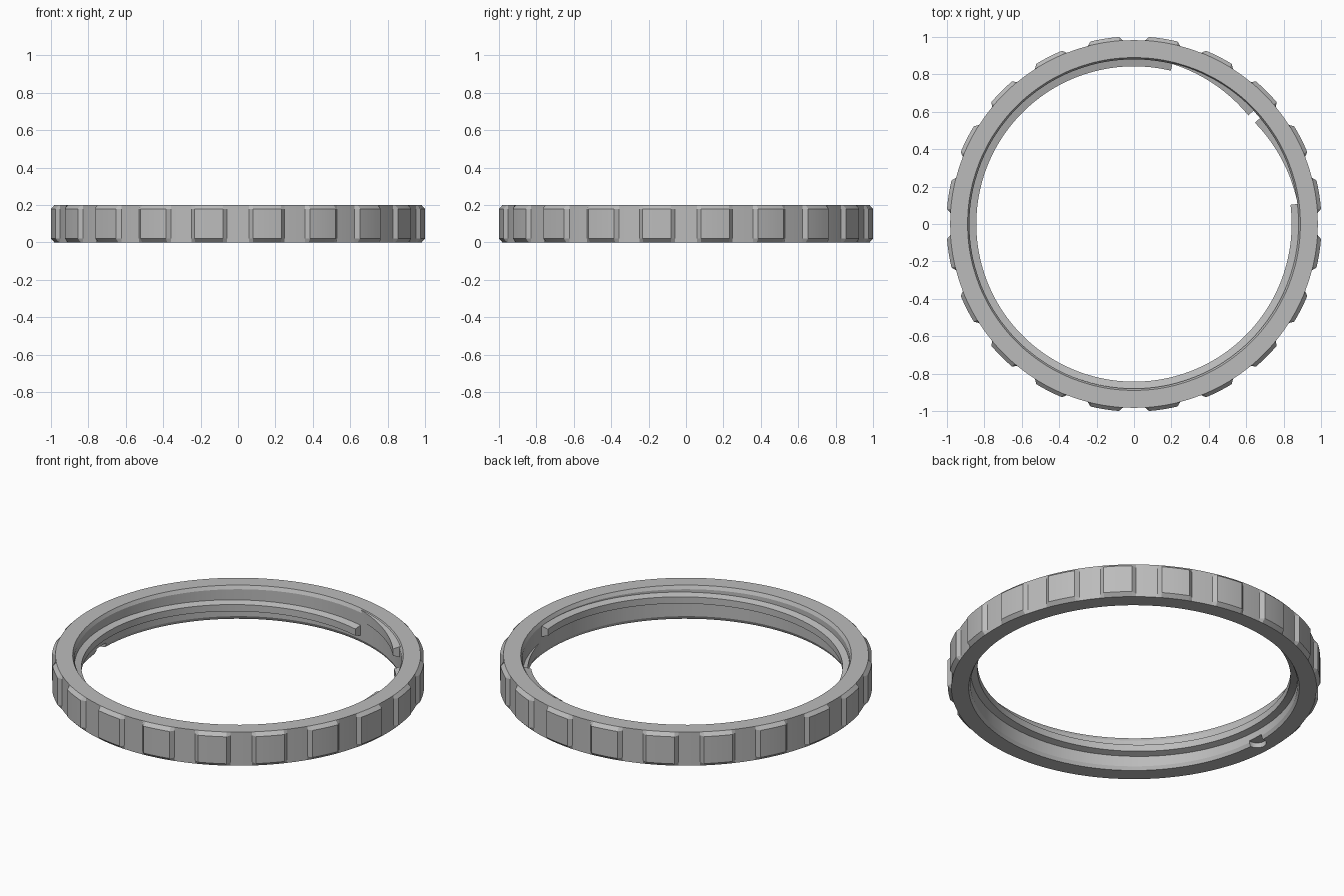
import bpy, bmesh
from math import radians, cos, sin

old = bpy.data.objects.get("Cube")
if old:
    bpy.data.objects.remove(old, do_unlink=True)

grey = bpy.data.materials.new("plain grey")
grey.use_nodes = True
colour = (0.5, 0.5, 0.5, 1)
grey.diffuse_color = colour
grey.node_tree.nodes["Principled BSDF"].inputs["Base Color"].default_value = colour

HEIGHT, CHAMFER = 0.2, 0.02
BASE_R, GRIP_R = 0.983, 1.003      # ring and raised grip radii
RIM_R, WALL_R, THREAD_R = 0.89, 0.88, 0.843


def sweep(name, sections, closed):
    """Skin a list of (angle, [(radius, z), ...]) sections around z."""
    bm = bmesh.new()
    rings = [[bm.verts.new((r * cos(a), r * sin(a), z)) for r, z in pts]
             for a, pts in sections]
    n = len(rings[0])
    pairs = list(zip(rings, rings[1:]))
    if closed:
        pairs.append((rings[-1], rings[0]))
    else:
        bm.faces.new(rings[0])
        bm.faces.new(rings[-1])
    for p, q in pairs:
        for i in range(n):
            j = (i + 1) % n
            bm.faces.new((p[i], q[i], q[j], p[j]))
    bmesh.ops.recalc_face_normals(bm, faces=bm.faces)
    mesh = bpy.data.meshes.new(name)
    bm.to_mesh(mesh)
    bm.free()
    mesh.materials.append(grey)
    obj = bpy.data.objects.new(name, mesh)
    bpy.context.collection.objects.link(obj)
    return obj


def smooth(obj):
    bpy.ops.object.select_all(action='DESELECT')
    obj.select_set(True)
    bpy.context.view_layer.objects.active = obj
    bpy.ops.object.shade_smooth_by_angle(angle=radians(25))


def ring_profile(outer):
    return [(RIM_R, HEIGHT), (BASE_R, HEIGHT), (outer, HEIGHT - CHAMFER),
            (outer, CHAMFER), (BASE_R, 0), (RIM_R, 0),
            (WALL_R, CHAMFER), (WALL_R, HEIGHT - CHAMFER)]


# Ring body: twenty shallow gaps between raised, chamfered grips
COUNT = 20
pitch = 360 / COUNT
flat, flank = 3.4, 4.6
steps = [(-flat, BASE_R), (0, BASE_R), (flat, BASE_R)]
steps += [(flank + (pitch - 2 * flank) * i / 5, GRIP_R) for i in range(6)]
sections = [(radians(k * pitch + a), ring_profile(r))
            for k in range(COUNT) for a, r in steps]
ring = sweep("grip_ring", sections, True)

# Small round notch under the inner edge
bpy.ops.mesh.primitive_cylinder_add(vertices=32, radius=0.05, depth=0.06,
                                    location=(-RIM_R, -0.03, 0))
cutter = bpy.context.object
cutter.name = "notch_cutter"
cutter.data.materials.append(grey)
cut = ring.modifiers.new("notch", 'BOOLEAN')
cut.operation = 'DIFFERENCE'
cut.object = cutter
bpy.context.view_layer.objects.active = ring
bpy.ops.object.modifier_apply(modifier=cut.name)
bpy.data.objects.remove(cutter, do_unlink=True)
smooth(ring)


# Inner helical thread in three runs, the outer two fading into the wall
def thread(name, start, end, depth_start=1, depth_end=1):
    count = max(2, round((end - start) / 2))
    parts = []
    for i in range(count + 1):
        t = i / count
        deg = start + (end - start) * t
        depth = depth_start + (depth_end - depth_start) * t
        z = 0.054 + 0.092 * deg / 360
        inner = WALL_R - (WALL_R - THREAD_R) * depth
        crest = 0.032 - 0.012 * depth
        parts.append((radians(deg), [(WALL_R + 0.004, z - 0.032), (inner, z - crest),
                                     (inner, z + crest), (WALL_R + 0.004, z + 0.032)]))
    smooth(sweep(name, parts, False))


thread("thread_lead_in", 9, 40, depth_start=0.02)
thread("thread_main", 76.5, 367)
thread("thread_run_out", 403.5, 436, depth_end=0.02)
